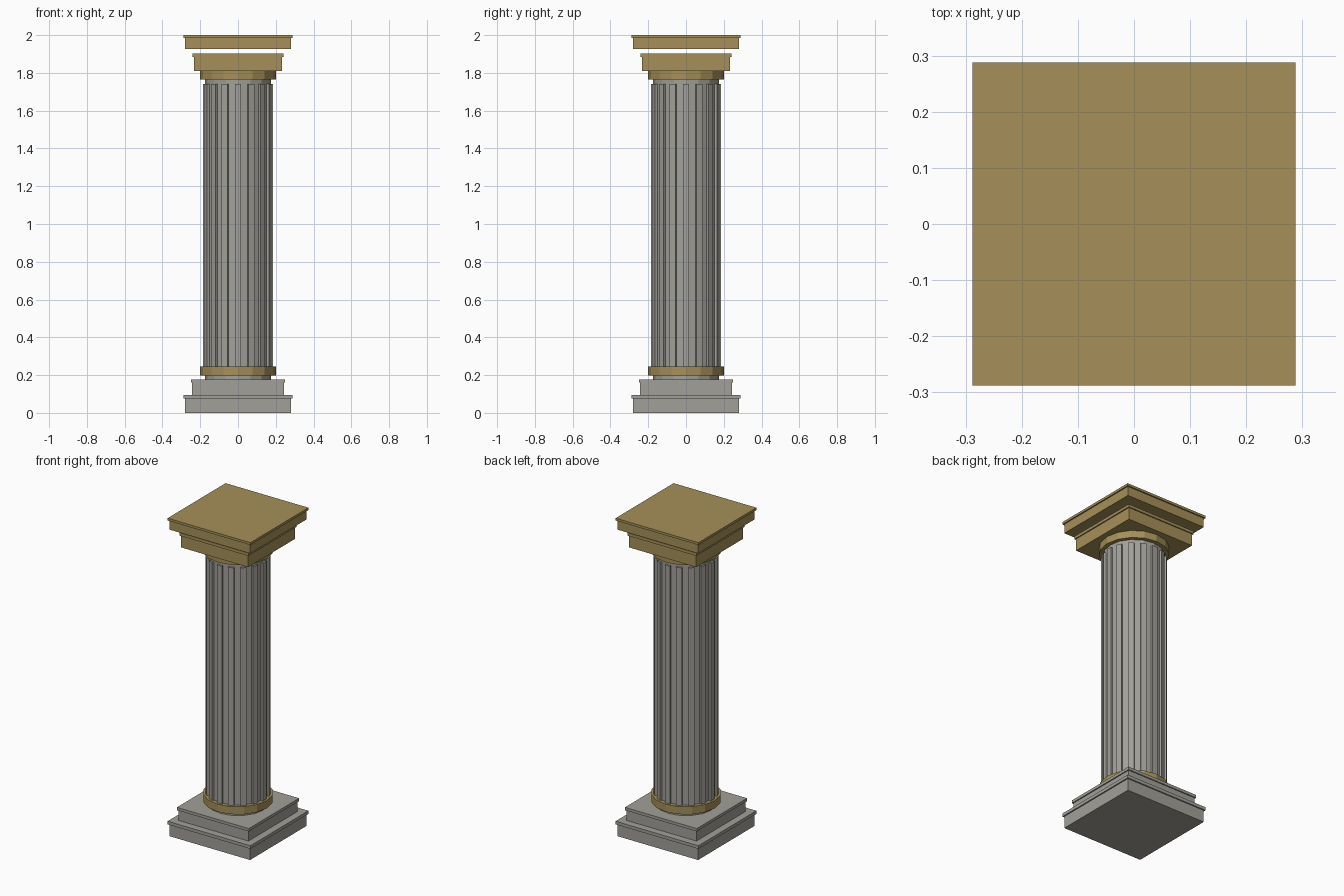
import bpy, math
from mathutils import Matrix

if "Cube" in bpy.data.objects:
    bpy.data.objects.remove(bpy.data.objects["Cube"])

def material(name, rgb):
    m = bpy.data.materials.new(name)
    m.diffuse_color = (*rgb, 1)
    m.use_nodes = True
    m.node_tree.nodes["Principled BSDF"].inputs["Base Color"].default_value = m.diffuse_color
    return m

stone = material("grey stone", (0.36, 0.35, 0.32))
gold = material("aged gold", (0.38, 0.28, 0.10))

def finish(name, mat):
    ob = bpy.context.object
    ob.name = name
    ob.data.materials.append(mat)
    return ob

def slab(name, half, z0, z1, mat):
    bpy.ops.mesh.primitive_cube_add(size=1, location=(0, 0, (z0 + z1) / 2))
    ob = finish(name, mat)
    ob.data.transform(Matrix.Diagonal((2 * half, 2 * half, z1 - z0, 1)))
    return ob

def drum(name, r, z0, z1, mat, sides=16):
    bpy.ops.mesh.primitive_cylinder_add(vertices=sides, radius=r, depth=z1 - z0,
                                        location=(0, 0, (z0 + z1) / 2))
    return finish(name, mat)

# Stepped base
slab("lower_plinth", 0.28, 0, 0.075, stone)
slab("lower_plinth_lip", 0.288, 0.075, 0.095, stone)
slab("upper_plinth", 0.243, 0.095, 0.16, stone)
slab("upper_plinth_lip", 0.25, 0.16, 0.178, stone)

# Shaft core and collars
drum("shaft_core", 0.175, 0.178, 1.765, stone)
drum("bottom_collar", 0.2, 0.197, 0.245, gold)
drum("top_collar", 0.2, 1.765, 1.81, gold)

# Raised ribs around the shaft
RIBS = 16
for i in range(RIBS):
    a = 2 * math.pi * i / RIBS
    bpy.ops.mesh.primitive_cube_add(size=1)
    ob = finish(f"shaft_rib_{i + 1}", stone)
    ob.data.transform(Matrix.Rotation(a, 4, 'Z') @ Matrix.Translation((0.172, 0, 0.9925))
                      @ Matrix.Diagonal((0.026, 0.034, 1.495, 1)))

# Capital and separate top slab
slab("capital", 0.233, 1.81, 1.885, gold)
slab("capital_lip", 0.24, 1.885, 1.903, gold)
slab("top_slab", 0.28, 1.927, 1.985, gold)
slab("top_slab_lip", 0.288, 1.985, 2.0, gold)
